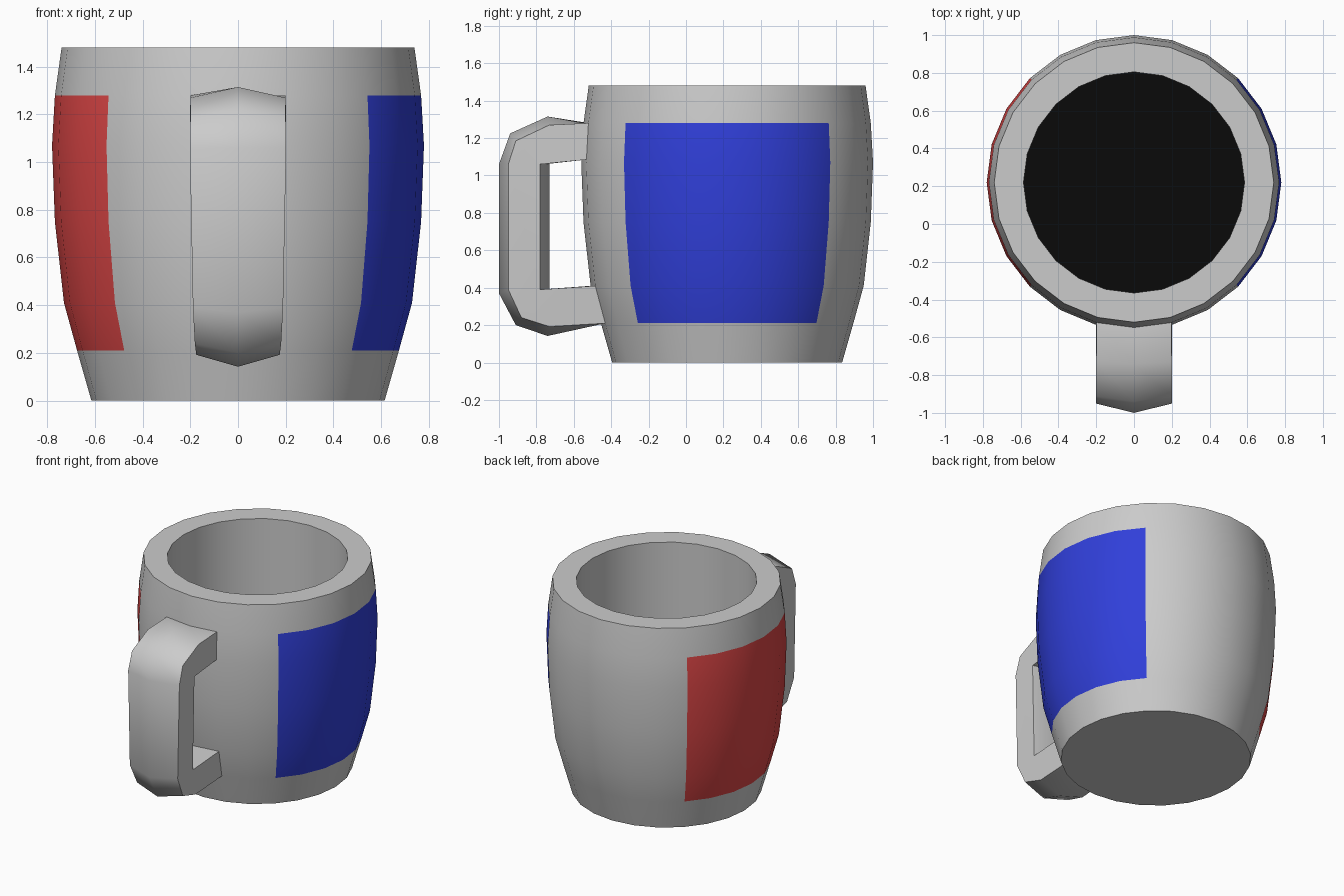
import bpy, bmesh
from math import sin, cos, pi, radians

if "Cube" in bpy.data.objects:
    bpy.data.objects.remove(bpy.data.objects["Cube"])

SIDES, CY = 24, 0.22


def material(name, rgb):
    m = bpy.data.materials.new(name)
    m.diffuse_color = (*rgb, 1)
    m.use_nodes = True
    m.node_tree.nodes["Principled BSDF"].inputs["Base Color"].default_value = m.diffuse_color
    return m


def finish(bm, name, angle):
    bmesh.ops.recalc_face_normals(bm, faces=bm.faces)
    me = bpy.data.meshes.new(name)
    bm.to_mesh(me)
    bm.free()
    ob = bpy.data.objects.new(name, me)
    bpy.context.collection.objects.link(ob)
    bpy.ops.object.select_all(action='DESELECT')
    ob.select_set(True)
    bpy.context.view_layer.objects.active = ob
    bpy.ops.object.shade_smooth_by_angle(angle=radians(angle))
    return ob


# Cup: outer wall, rim, straight inner wall, dark floor
profile = [(0.615, 0), (0.675, 0.21), (0.73, 0.41), (0.768, 0.75), (0.78, 1.07),
           (0.768, 1.28), (0.74, 1.48), (0.585, 1.48), (0.585, 0.22)]
bm = bmesh.new()
rings = [[bm.verts.new((r * cos(2 * pi * i / SIDES), CY + r * sin(2 * pi * i / SIDES), z))
          for i in range(SIDES)] for r, z in profile]
for k in range(len(rings) - 1):
    for i in range(SIDES):
        j = (i + 1) % SIDES
        f = bm.faces.new((rings[k][i], rings[k][j], rings[k + 1][j], rings[k + 1][i]))
        # Coloured panels cover a quarter turn on each side
        if 1 <= k <= 4:
            if i < 3 or i >= 21:
                f.material_index = 1
            elif 9 <= i < 15:
                f.material_index = 2
bm.faces.new(rings[0][::-1])
bm.faces.new(rings[-1]).material_index = 3
cup = finish(bm, "cup", 40)
for m in (material("grey", (0.8, 0.8, 0.8)), material("blue", (0.03, 0.05, 0.7)),
          material("red", (0.7, 0.06, 0.06)), material("black", (0.003, 0.003, 0.003))):
    cup.data.materials.append(m)

# Handle: (half width, side y, side z, centre y, centre z) along outside and inside
outer = [(0.199, -0.52, 1.28, -0.546, 1.28), (0.2, -0.73, 1.27, -0.74, 1.315),
         (0.2, -0.91, 1.185, -0.94, 1.225), (0.202, -0.95, 1.06, -1.0, 1.06),
         (0.189, -0.95, 0.39, -1.0, 0.37), (0.181, -0.88, 0.24, -0.91, 0.2),
         (0.175, -0.73, 0.192, -0.74, 0.142), (0.175, -0.43, 0.21, -0.453, 0.21)]
inner = [(0.202, -0.53, 1.085, -0.555, 1.085), (0.202, -0.78, 1.06, -0.73, 1.063),
         (0.189, -0.78, 0.39, -0.73, 0.393), (0.189, -0.483, 0.41, -0.508, 0.41)]
bm = bmesh.new()


def strip(rows):
    vs = [[bm.verts.new(p) for p in ((-w, y, z), (0, cy, cz), (w, y, z))]
          for w, y, z, cy, cz in rows]
    for a, b in zip(vs, vs[1:]):
        for c in (0, 1):
            bm.faces.new((a[c], a[c + 1], b[c + 1], b[c]))
    return vs


o, n = strip(outer), strip(inner)
for c in (0, 2):
    for face in ((o[0], o[1], n[1], n[0]), (o[1], o[2], o[3], n[1]),
                 (o[3], o[4], n[2], n[1]), (o[4], o[5], o[6], n[2]),
                 (o[6], o[7], n[3], n[2])):
        bm.faces.new([v[c] for v in face])
finish(bm, "handle", 45)
